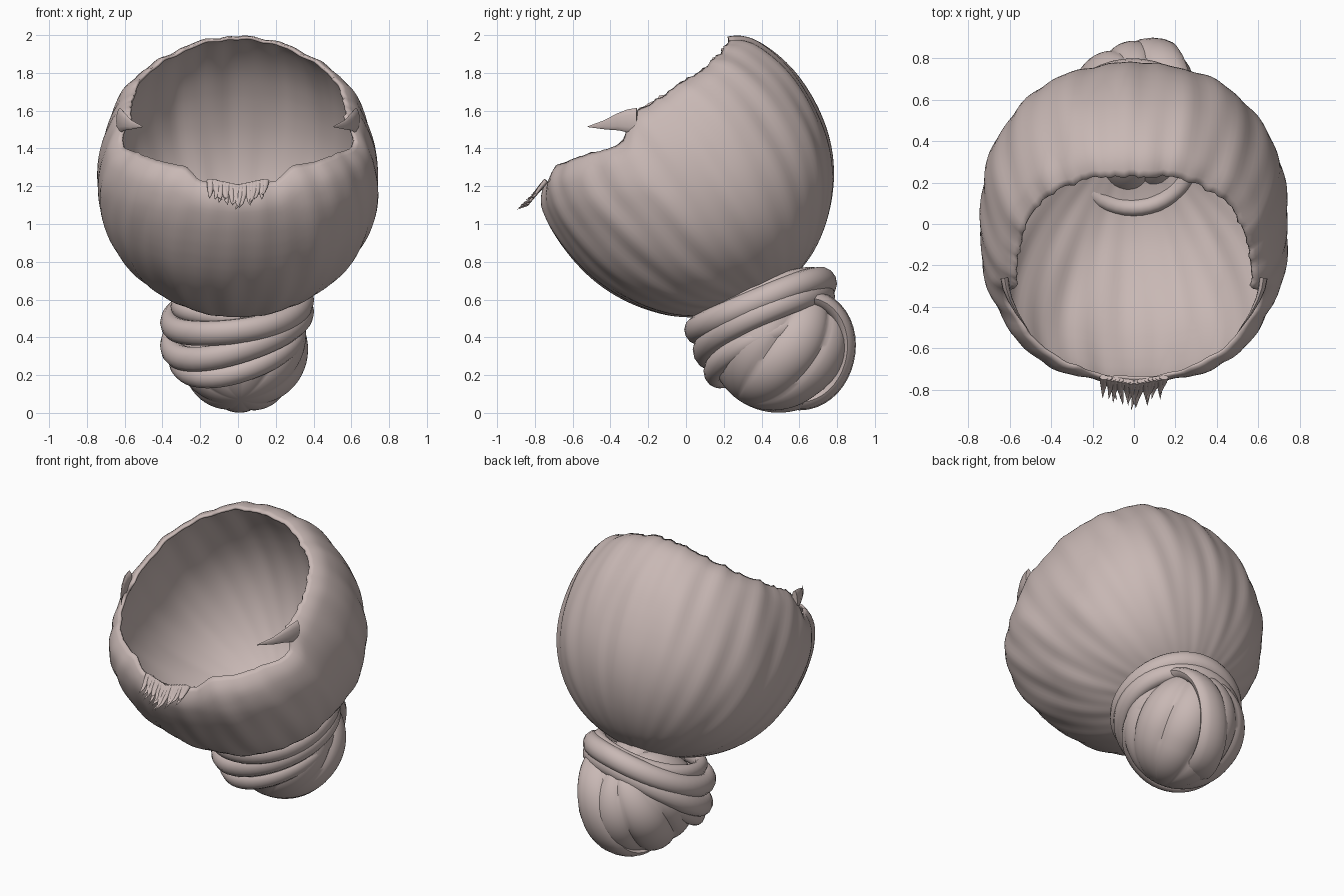
import bpy, bmesh, math, random
from mathutils import Vector

if "Cube" in bpy.data.objects:
    bpy.data.objects.remove(bpy.data.objects["Cube"])

random.seed(4)
hair = bpy.data.materials.new("pale rosy brown")
hair.diffuse_color = (0.58, 0.48, 0.46, 1)
hair.use_nodes = True
hair.node_tree.nodes["Principled BSDF"].inputs["Base Color"].default_value = hair.diffuse_color


def grid(name, rows, closed_rows=False, cap_ends=False, angle=50):
    """Skin rows of points; every row is a closed loop."""
    bm = bmesh.new()
    vs = [[bm.verts.new(p) for p in r] for r in rows]
    n, m = len(vs), len(vs[0])
    for i in range(n if closed_rows else n - 1):
        a, b = vs[i], vs[(i + 1) % n]
        for j in range(m):
            k = (j + 1) % m
            bm.faces.new((a[j], a[k], b[k], b[j]))
    if cap_ends:
        bm.faces.new(vs[0])
        bm.faces.new(vs[-1])
    bmesh.ops.remove_doubles(bm, verts=bm.verts, dist=1e-5)
    bmesh.ops.recalc_face_normals(bm, faces=bm.faces)
    me = bpy.data.meshes.new(name)
    bm.to_mesh(me)
    bm.free()
    me.materials.append(hair)
    ob = bpy.data.objects.new(name, me)
    bpy.context.collection.objects.link(ob)
    bpy.context.view_layer.objects.active = ob
    for o in bpy.context.selected_objects:
        o.select_set(False)
    ob.select_set(True)
    bpy.ops.object.shade_smooth_by_angle(angle=math.radians(angle))
    return ob


def lerp(table, x):
    for (a, u), (b, v) in zip(table, table[1:]):
        if x <= b:
            return u + (v - u) * max(0, (x - a) / (b - a))
    return table[-1][1]


def tube(name, pts, width, thick, up, closed=False, taper=False):
    """Sweep an oval along points; width lies along up."""
    rows, n = [], len(pts)
    for i, p in enumerate(pts):
        q = pts[(i + 1) % n] if closed or i < n - 1 else p
        o = pts[i - 1] if closed or i > 0 else p
        t = (q - o).normalized()
        side = t.cross(up).normalized()
        v = side.cross(t)
        s = max(0.03, 1 - (i / (n - 1)) ** 1.5) if taper else 1
        rows.append([p + s * (v * width * math.cos(a) + side * thick * math.sin(a))
                     for a in (k * math.tau / 12 for k in range(12))])
    return grid(name, rows, closed, not closed)


# Cap: side profile as radius by angle about a centre
C = Vector((0, 0, 1.22))
WIDE = 0.745
PROFILE = sorted((math.atan2(z - C.z, y), math.hypot(y, z - C.z)) for y, z in [
    (0.3, 2.01), (0.5, 1.885), (0.68, 1.64), (0.775, 1.35), (0.76, 1.08), (0.62, 0.77),
    (0.3, 0.57), (0.0, 0.505), (-0.25, 0.565), (-0.45, 0.675), (-0.63, 0.86), (-0.755, 1.06),
    (-0.79, 1.18), (-0.7, 1.5), (-0.5, 1.8), (0.0, 2.05)])
PROFILE = ([(PROFILE[-1][0] - math.tau, PROFILE[-1][1])] + PROFILE
           + [(PROFILE[0][0] + math.tau, PROFILE[0][1])])


def radius(phi):
    return sum(lerp(PROFILE, phi + d) for d in (-0.12, 0, 0.12)) / 3


AX = Vector((0, 0.61, -0.79)).normalized()   # axis through the knot
FR = Vector((0, -0.79, -0.61)).normalized()  # towards the front edge

# Opening edge, converted to polar angle by azimuth
rim = []
for x, y, z in [(0, -0.78, 1.20), (0.19, -0.68, 1.23), (0.25, -0.62, 1.30), (0.5, -0.48, 1.37),
                (0.58, -0.36, 1.40), (0.61, -0.32, 1.45), (0.62, -0.34, 1.6), (0.6, -0.1, 1.75),
                (0.5, 0.1, 1.87), (0.3, 0.2, 1.95), (0, 0.22, 1.97)]:
    r = radius(math.atan2(z - C.z, y))
    d = Vector((x / WIDE, y / r, (z - C.z) / r)).normalized()
    rim.append((math.atan2(d.x, d.dot(FR)), math.acos(d.dot(AX))))
rim.sort()

SEG, RINGS = 160, 60
jag = [random.uniform(-0.012, 0.012) for _ in range(SEG)]
rows = []
for i in range(RINGS + 1):
    t, row = i / RINGS, []
    for j in range(SEG):
        psi = math.tau * j / SEG
        fold = psi if psi <= math.pi else math.tau - psi
        ragged = 1 if fold > 1.5 else 0.3
        th = t * (lerp(rim, fold) + ragged * jag[j] * t ** 12)
        d = AX * math.cos(th) + (FR * math.cos(psi) + Vector((1, 0, 0)) * math.sin(psi)) * math.sin(th)
        r = radius(math.atan2(d.z, d.y))
        # combed waves sweeping from the knot to the edge
        w = math.sin(th) ** 2 * (0.006 * math.sin(17 * psi + 2.5 * th)
                                 + 0.005 * math.sin(9 * fold - 3 * th + 1) + 0.004 * math.sin(31 * psi - 2 * th))
        square = 0.042 * (2 * d.x * d.y) ** 2
        k = 1 + w + square - 0.045 * max(0, (t - 0.92) / 0.08) ** 2
        row.append(C + Vector((d.x * WIDE, d.y * r, d.z * r)) * k)
    rows.append(row)
cap = grid("hair_cap", rows)
sol = cap.modifiers.new("thickness", 'SOLIDIFY')
sol.thickness, sol.offset = 0.015, -1

# Pointed side locks in front of the ears
for s, name in ((1, "right_side_lock"), (-1, "left_side_lock")):
    path = [Vector((s * x, y, z)) for x, y, z in [
        (0.625, -0.26, 1.545), (0.617, -0.31, 1.545), (0.60, -0.36, 1.54),
        (0.565, -0.43, 1.525), (0.505, -0.52, 1.515)]]
    tube(name, path, 0.07, 0.02, Vector((0, 0, 1)), taper=True)

# Ragged tuft at the middle of the front edge
for i in range(17):
    x = -0.18 + 0.36 * i / 16
    e = abs(x) / 0.18
    ln = random.uniform(0.11, 0.17) * (1 - 0.3 * e)
    b = Vector((x * 0.8, -0.765 + 0.025 * e, 1.2 + 0.03 * e))
    dx = random.uniform(-0.03, 0.03) - x * 0.1
    pts = [b, b + Vector((dx * 0.2, -0.25 * ln, -0.3 * ln)),
           b + Vector((dx * 0.6, -0.5 * ln, -0.65 * ln)), b + Vector((dx, -0.85 * ln, -0.8 * ln))]
    tube(f"front_tuft_{i + 1}", pts, 0.022, 0.014, Vector((1, 0, 0)), taper=True)

# Knot ball with lobes meeting at two poles
KC = Vector((0.015, 0.485, 0.365))
KA = Vector((0, 0.57, 0.82)).normalized()
KB = Vector((0, 0.82, -0.57)).normalized()
rows = []
for i in range(33):
    th = math.pi * i / 32
    row = []
    for j in range(108):
        psi = math.tau * j / 108
        lobe = abs(math.cos(4.5 * psi + 0.5 * math.sin(th)))
        fade = math.sin(th) ** 2 if th > math.pi / 2 else math.sin(th)
        r = 0.362 + 0.035 * (lobe ** 0.6 - 0.8) * fade
        r += 0.045 * math.sin(th) * max(0, math.cos(psi)) * max(0, math.cos(th) + 0.3)
        d = (KA * math.cos(th) + (KB * math.cos(psi) + Vector((0.98, 0, 0)) * math.sin(psi)) * math.sin(th))
        row.append(KC + d * r)
    rows.append(row)
grid("knot_ball", rows, angle=40)

# Crossing strand over the back of the knot, ends buried in the ball
pts = []
for i in range(25):
    t = i / 24
    a = math.radians(62 - 150 * t)
    r = 0.37 - 0.1 * abs(2 * t - 1) ** 3
    pts.append(KC + Vector((0.18 - 0.25 * t, r * math.cos(a), r * math.sin(a))))
tube("knot_back_strand", pts, 0.1, 0.045, Vector((1, 0, 0)))

# Strands wound around the neck of the knot: front y/z, back y/z, half width, size, sideways tilt
for i, (fy, fz, by, bz, hw, size, tilt) in enumerate([
        (0.08, 0.505, 0.70, 0.705, 0.31, 0.050, 0.04),
        (0.05, 0.42, 0.74, 0.68, 0.35, 0.068, 0.06),
        (0.095, 0.31, 0.73, 0.61, 0.35, 0.068, 0.09),
        (0.145, 0.21, 0.70, 0.50, 0.315, 0.060, 0.06)]):
    c = Vector((-0.005, (fy + by) / 2, (fz + bz) / 2))
    h = Vector((0, (by - fy) / 2, (bz - fz) / 2))
    pts = [c + h * math.cos(a) + Vector((hw, 0, tilt)) * math.sin(a)
           + Vector((0, 0, 0.015 * math.sin(2 * a + i)))
           for a in (k * math.tau / 48 for k in range(48))]
    tube(f"neck_strand_{i + 1}", pts, size, size * 0.85, Vector((0, -0.4, 0.92)), closed=True)
